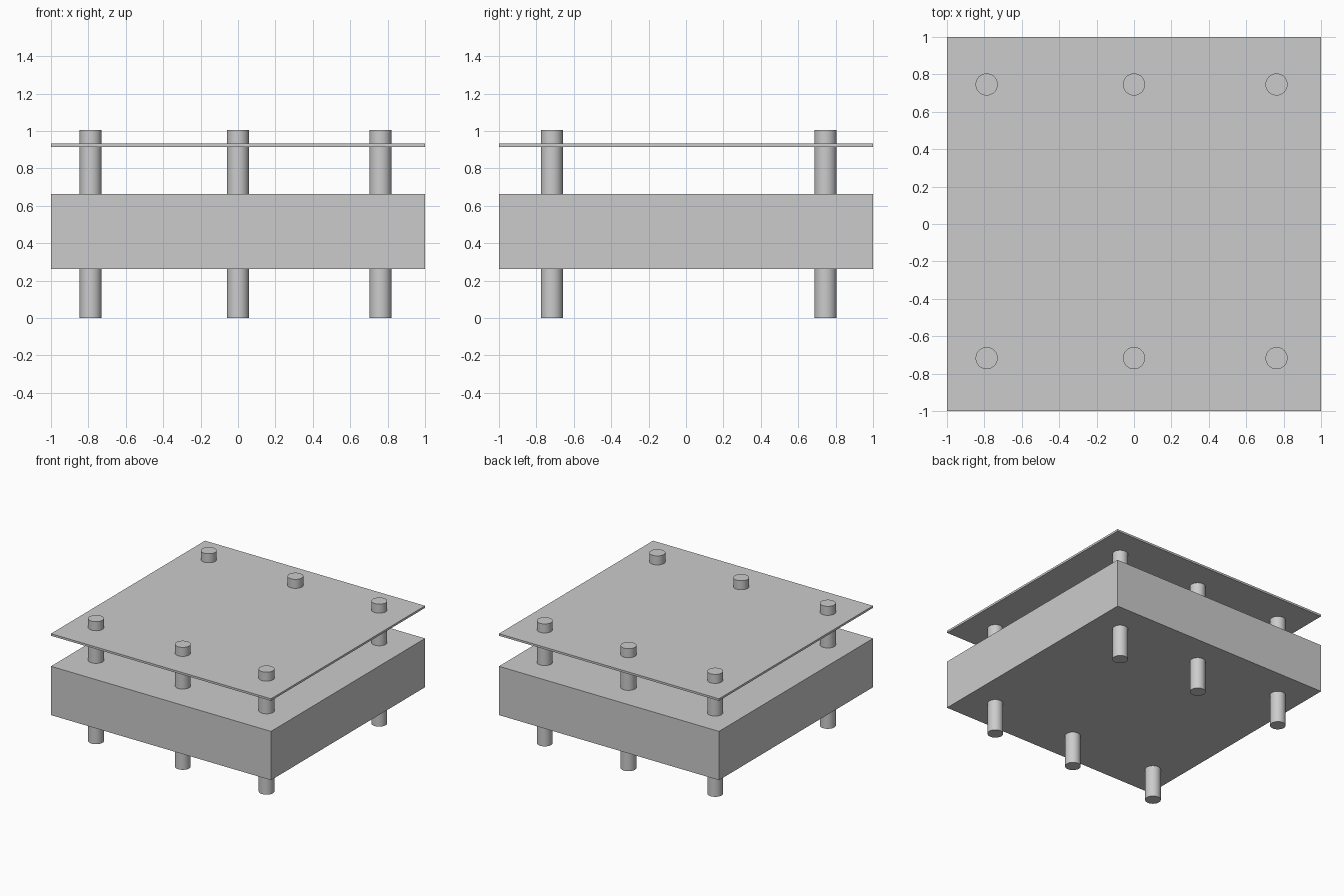
import bpy

cube = bpy.data.objects.get("Cube")
if cube:
    bpy.data.objects.remove(cube, do_unlink=True)

# Single light grey finish
grey = bpy.data.materials.new("light_grey")
grey.use_nodes = True
colour = (0.6, 0.6, 0.6, 1)
grey.diffuse_color = colour
grey.node_tree.nodes["Principled BSDF"].inputs["Base Color"].default_value = colour


def finish(name):
    obj = bpy.context.object
    obj.name = name
    obj.data.materials.append(grey)
    return obj


def slab(name, bottom, top):
    bpy.ops.mesh.primitive_cube_add(size=2, location=(0, 0, (bottom + top) / 2))
    obj = finish(name)
    obj.scale.z = (top - bottom) / 2
    bpy.ops.object.transform_apply(location=False, rotation=False, scale=True)


def post(name, x, y, height):
    bpy.ops.mesh.primitive_cylinder_add(vertices=48, radius=0.059, depth=height,
                                        location=(x, y, height / 2))
    finish(name)
    bpy.ops.object.shade_smooth_by_angle()


# Thick body and thin cover plate
slab("body_block", 0.263, 0.664)
slab("cover_plate", 0.915, 0.932)

# Six posts running through both slabs
for row, y in (("front", -0.717), ("back", 0.746)):
    for column, x in (("right", -0.788), ("middle", 0), ("left", 0.762)):
        post(f"{row}_{column}_post", x, y, 1.006)
